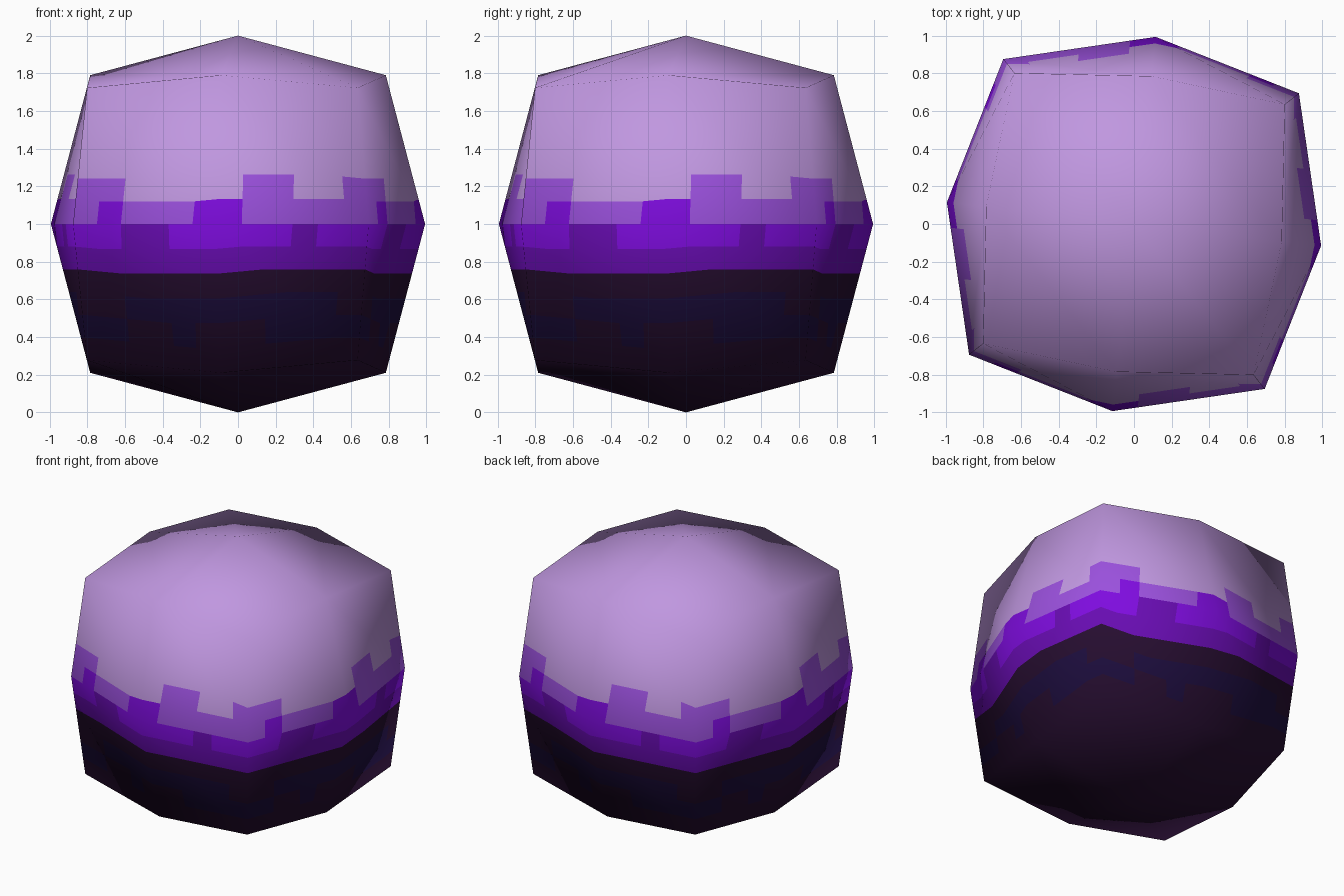
import bpy, math
from mathutils import Vector, Matrix

if "Cube" in bpy.data.objects:
    bpy.data.objects.remove(bpy.data.objects["Cube"])

N = 6                                   # pattern cells per half face
RADIUS = {1: 1.0, 2: 0.79, 3: 0.723}    # coordinate size of face centre / edge middle / corner
TURN = Matrix.Rotation(math.radians(-6.6), 3, 'Z')


def srgb(r, g, b):
    f = lambda c: c / 12.92 if c <= 0.04045 else ((c + 0.055) / 1.055) ** 2.4
    return (f(r / 255), f(g / 255), f(b / 255), 1)


# Colours
COLOURS = {
    'L': ("lavender", srgb(192, 151, 224)),
    'M': ("mid_purple", srgb(154, 80, 220)),
    'V': ("bright_violet", srgb(126, 12, 222)),
    'D': ("deep_violet", srgb(104, 12, 178)),
    'K': ("black_purple", srgb(38, 13, 48)),
    'N': ("dark_navy", srgb(29, 13, 62)),
}
KEYS = list(COLOURS)

# Blocky colour border on each of the four sides, top row first
SIDE = ["L" * 12] * 4 + [
    "MMLLLLLMMLLM",
    "MVMMMVVMMMMM",
    "VVDDVVVVVDVV",
    "D" * 12,
    "K" * 12,
    "KKNNNNNNNNNK",
    "NNKKNKKKNNNN",
    "K" * 12]
TOP, BOTTOM = ["L" * 12] * 12, ["K" * 12] * 12

# Six faces of the rounded cube: right axis, up axis, colour pattern
X, Y, Z = Vector((1, 0, 0)), Vector((0, 1, 0)), Vector((0, 0, 1))
FACES = [(X, Z, SIDE), (Y, Z, SIDE), (-X, Z, SIDE), (-Y, Z, SIDE),
         (X, Y, TOP), (X, -Y, BOTTOM)]


def coarse(U, V, a, b):
    """Rough ball point at face position a, b in -1, 0, 1."""
    p = U.cross(V) + U * a + V * b
    return p * RADIUS[1 + abs(a) + abs(b)]


def sample(U, V, i, j):
    """Position and normal at cell corner i, j, flat across each rough triangle."""
    a, b = min(i // N, 1), min(j // N, 1)
    s, t = i / N - a, j / N - b
    a, b = a - 1, b - 1
    # every rough quad is folded from its upper left to its lower right corner
    if s + t <= 1:
        w = [((a, b), 1 - s - t), ((a + 1, b), s), ((a, b + 1), t)]
    else:
        w = [((a + 1, b + 1), s + t - 1), ((a + 1, b), 1 - t), ((a, b + 1), 1 - s)]
    pos, nor = Vector(), Vector()
    for (c, d), k in w:
        p = coarse(U, V, c, d)
        pos += p * k
        nor += p.normalized() * k
    return pos, nor.normalized()


verts, normals, index, tris, mats = [], [], {}, [], []


def vertex(U, V, i, j):
    p, n = sample(U, V, i, j)
    key = tuple(round(c * 10000) for c in p)
    if key not in index:
        index[key] = len(verts)
        verts.append(TURN @ p + Z)
        normals.append(TURN @ n)
    return index[key]


# Ball surface
for U, V, pattern in FACES:
    for j in range(2 * N):
        for i in range(2 * N):
            a, b = vertex(U, V, i, j), vertex(U, V, i + 1, j)
            c, d = vertex(U, V, i + 1, j + 1), vertex(U, V, i, j + 1)
            tris += [(a, b, d), (b, c, d)]
            mats += [KEYS.index(pattern[2 * N - 1 - j][i])] * 2

mesh = bpy.data.meshes.new("ball")
mesh.from_pydata(verts, [], tris)
for name, colour in COLOURS.values():
    m = bpy.data.materials.new(name)
    m.diffuse_color = colour
    m.use_nodes = True
    m.node_tree.nodes["Principled BSDF"].inputs["Base Color"].default_value = m.diffuse_color
    mesh.materials.append(m)
for poly, k in zip(mesh.polygons, mats):
    poly.material_index = k
    poly.use_smooth = True
mesh.update()
mesh.normals_split_custom_set_from_vertices(normals)

ball = bpy.data.objects.new("ball", mesh)
bpy.context.collection.objects.link(ball)
